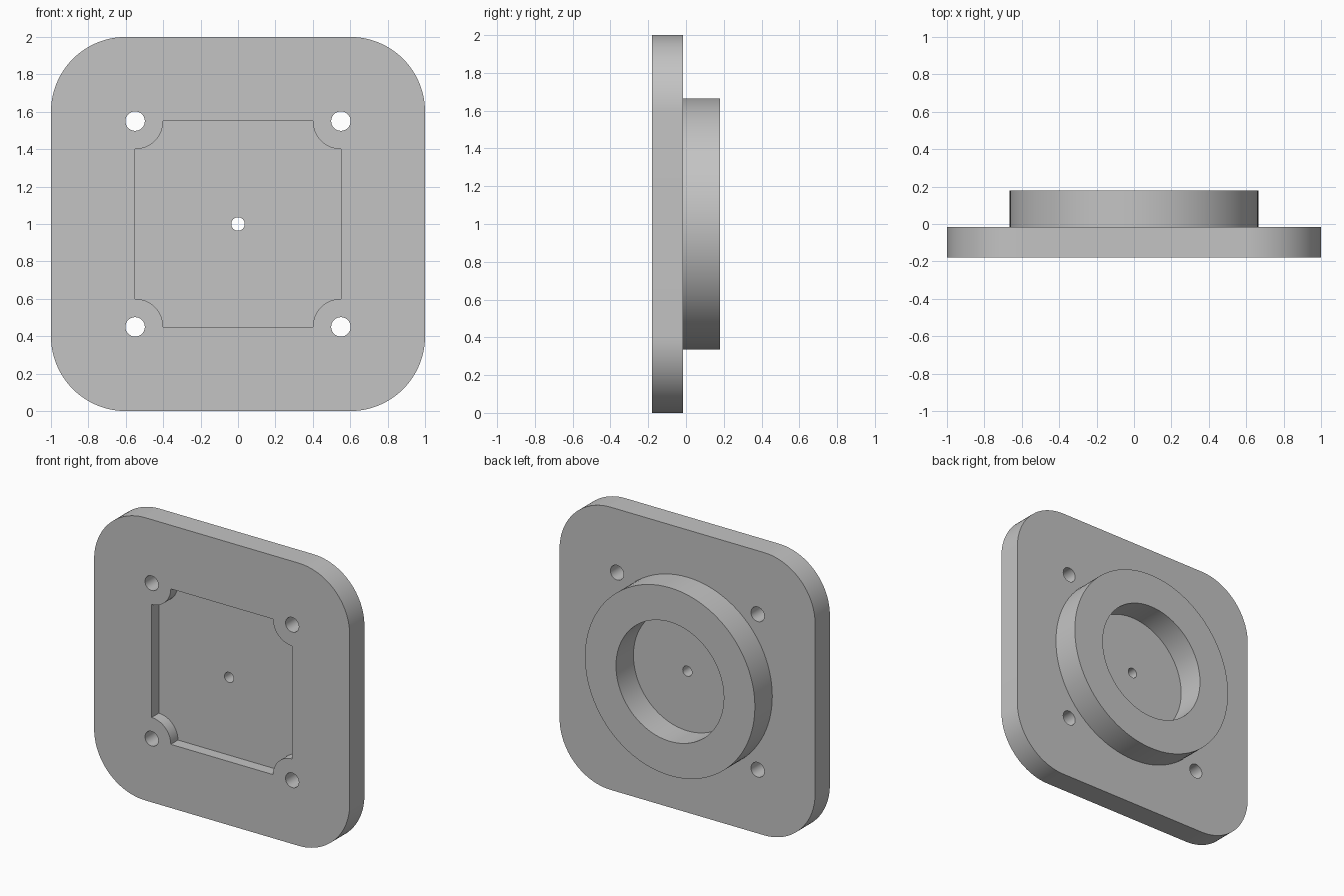
import bpy, bmesh, math

cube = bpy.data.objects.get("Cube")
if cube:
    bpy.data.objects.remove(cube, do_unlink=True)

FRONT, BACK, RING_BACK = -0.18, -0.015, 0.18
POCKET_FLOOR = -0.1
MID = 1.0                  # height of the plate centre
HOLE = 0.55                # screw hole offset and pocket half width

grey = bpy.data.materials.new("plain grey")
grey.use_nodes = True
COLOUR = (0.55, 0.55, 0.55, 1)
grey.diffuse_color = COLOUR
grey.node_tree.nodes["Principled BSDF"].inputs["Base Color"].default_value = COLOUR


def arc(cx, cz, r, start, end, steps):
    angles = [math.radians(start + (end - start) * i / steps) for i in range(steps + 1)]
    return [(cx + r * math.cos(a), cz + r * math.sin(a)) for a in angles]


def four_corners(points):
    """Repeat one corner of an outline around the centre."""
    outline = []
    for _ in range(4):
        outline += points
        points = [(-z, x) for x, z in points]
    return outline


def circle(r, steps, cx=0, cz=0):
    return arc(cx, cz, r, 0, 360, steps)[:-1]


def prism(name, outline, y0, y1):
    """Extrude an outline in x and z from y0 to y1."""
    bm = bmesh.new()
    face = bm.faces.new([bm.verts.new((x, y0, z + MID)) for x, z in outline])
    result = bmesh.ops.extrude_face_region(bm, geom=[face])
    verts = [v for v in result["geom"] if isinstance(v, bmesh.types.BMVert)]
    bmesh.ops.translate(bm, verts=verts, vec=(0, y1 - y0, 0))
    bmesh.ops.recalc_face_normals(bm, faces=bm.faces)
    mesh = bpy.data.meshes.new(name)
    bm.to_mesh(mesh)
    bm.free()
    mesh.materials.append(grey)
    obj = bpy.data.objects.new(name, mesh)
    bpy.context.collection.objects.link(obj)
    return obj


def combine(target, tool, operation):
    """Apply a boolean and discard the tool."""
    mod = target.modifiers.new("combine", 'BOOLEAN')
    mod.operation, mod.object, mod.solver = operation, tool, 'EXACT'
    bpy.context.view_layer.objects.active = target
    bpy.ops.object.modifier_apply(modifier=mod.name)
    bpy.data.objects.remove(tool, do_unlink=True)


# Square plate with rounded corners
plate = prism("mounting_plate", four_corners(arc(0.6, 0.6, 0.4, 0, 90, 24)), FRONT, BACK)

# Raised ring on the back, sunk slightly into the plate
ring = prism("back_ring", circle(0.665, 96), BACK - 0.03, RING_BACK)
combine(ring, prism("bore", circle(0.422, 96), -0.3, 0.4), 'DIFFERENCE')
combine(plate, ring, 'UNION')

# Shallow front pocket, its corners scooped around the screw holes
pocket = four_corners(arc(HOLE, HOLE, 0.15, 270, 180, 16))
combine(plate, prism("pocket", pocket, -0.4, POCKET_FLOOR), 'DIFFERENCE')

# Centre hole and four screw holes
combine(plate, prism("centre_hole", circle(0.036, 32), -0.4, 0.4), 'DIFFERENCE')
for sx in (-1, 1):
    for sz in (-1, 1):
        hole = prism("screw_hole", circle(0.052, 32, sx * HOLE, sz * HOLE), -0.4, 0.4)
        combine(plate, hole, 'DIFFERENCE')

# One material, smooth walls with sharp rims
plate.data.materials.clear()
plate.data.materials.append(grey)
for p in plate.data.polygons:
    p.material_index = 0
bpy.ops.object.select_all(action='DESELECT')
plate.select_set(True)
bpy.context.view_layer.objects.active = plate
bpy.ops.object.shade_smooth_by_angle(angle=math.radians(30))
